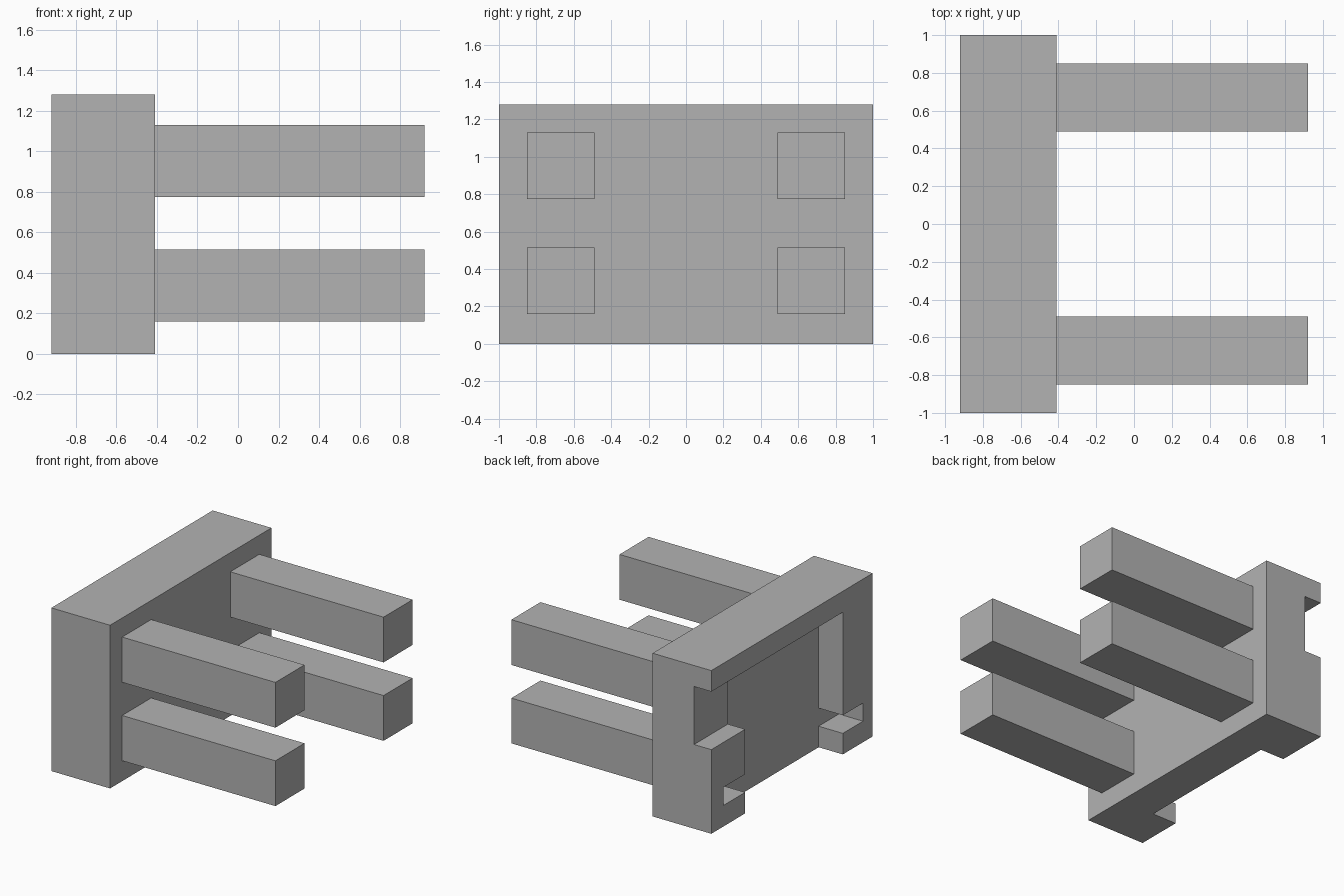
import bpy
import bmesh
from mathutils import Vector

default = bpy.data.objects.get("Cube")
if default:
    bpy.data.objects.remove(default, do_unlink=True)

grey = bpy.data.materials.new("plain grey")
grey.use_nodes = True
colour = (0.45, 0.45, 0.45, 1)
grey.diffuse_color = colour
grey.node_tree.nodes["Principled BSDF"].inputs["Base Color"].default_value = colour


def box(name, low, high):
    """Axis-aligned box between two corners."""
    low, high = Vector(low), Vector(high)
    bm = bmesh.new()
    bmesh.ops.create_cube(bm, size=1)
    bmesh.ops.scale(bm, vec=high - low, verts=bm.verts)
    bmesh.ops.translate(bm, vec=(low + high) / 2, verts=bm.verts)
    mesh = bpy.data.meshes.new(name)
    bm.to_mesh(mesh)
    bm.free()
    mesh.materials.append(grey)
    obj = bpy.data.objects.new(name, mesh)
    bpy.context.collection.objects.link(obj)
    return obj


def cut(target, low, high):
    """Subtract a box from the target and discard the cutter."""
    cutter = box("cutter", low, high)
    cutter.hide_render = True
    mod = target.modifiers.new("cut", "BOOLEAN")
    mod.operation = "DIFFERENCE"
    mod.solver = "EXACT"
    mod.object = cutter
    bpy.context.view_layer.objects.active = target
    bpy.ops.object.modifier_apply(modifier=mod.name)
    bpy.data.objects.remove(cutter, do_unlink=True)


# Thick back plate
OUTER, FACE, DEEP = -0.92, -0.41, -0.71
plate = box("back_plate", (OUTER, -1, 0), (FACE, 1, 1.28))

# Pocket open at the bottom, between two side posts
cut(plate, (-1.1, -0.63, -0.2), (DEEP, 0.58, 1.115))
# Low slots running from the pocket into both posts
cut(plate, (-1.1, -0.88, 0.165), (DEEP, 0.85, 0.307))
# Shallower notch through the upper part of the left post
cut(plate, (-1.1, 0.5, 0.66), (-0.77, 1.2, 1.115))

# Four square arms
for level, z in (("lower", 0.16), ("upper", 0.775)):
    for side, y in (("right", -0.85), ("left", 0.49)):
        box(f"{level}_{side}_arm", (FACE, y, z), (0.92, y + 0.36, z + 0.355))
